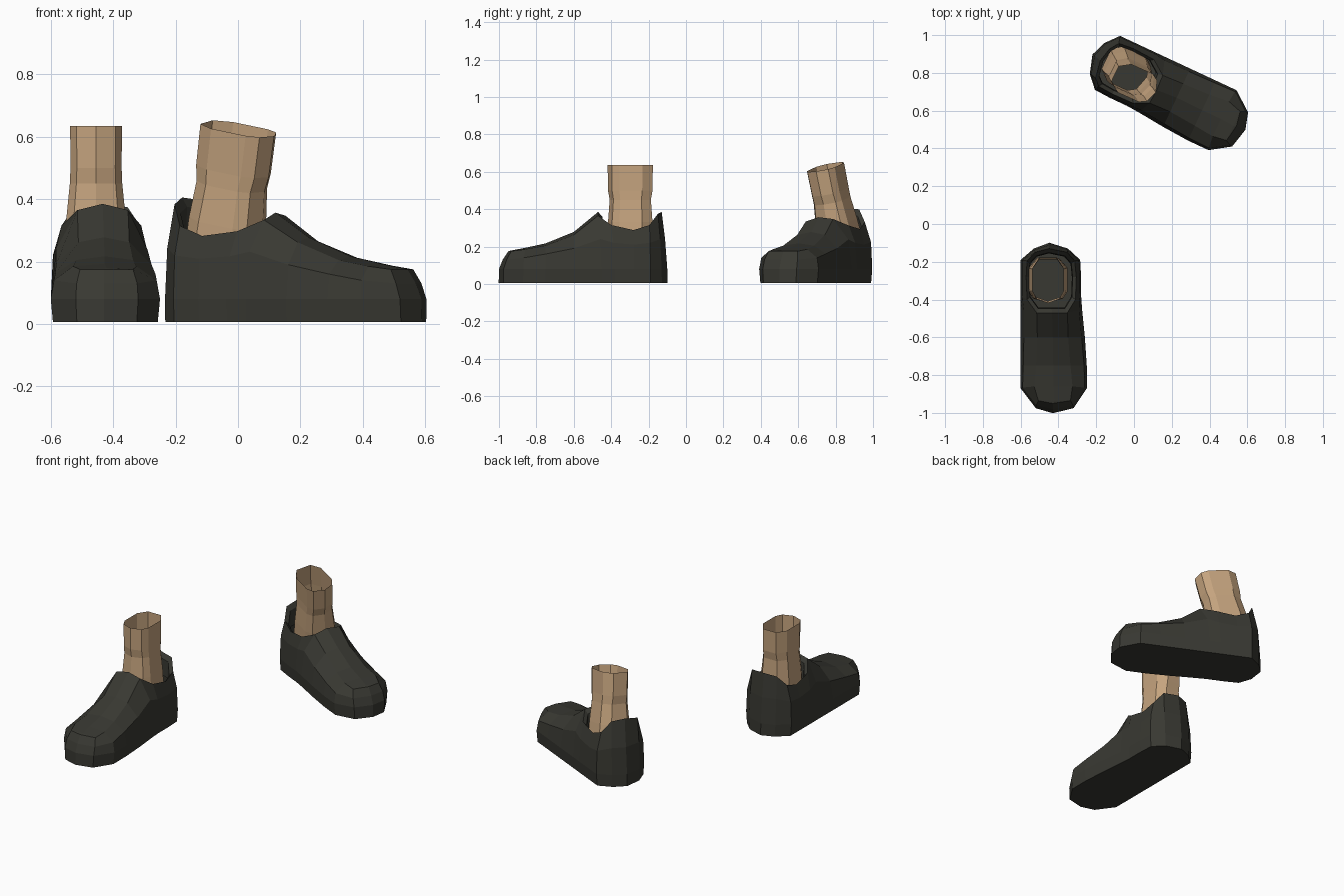
import bpy, bmesh, math
from mathutils import Vector, Matrix

if "Cube" in bpy.data.objects:
    bpy.data.objects.remove(bpy.data.objects["Cube"])


def material(name, rgb):
    m = bpy.data.materials.new(name)
    m.diffuse_color = (*rgb, 1)
    m.use_nodes = True
    m.node_tree.nodes["Principled BSDF"].inputs["Base Color"].default_value = m.diffuse_color
    return m


DARK = material("dark olive leather", (0.040, 0.040, 0.032))
SKIN = material("tan skin", (0.56, 0.37, 0.21))

CX = -0.43                       # centre line of the shoe
ANKLE = Vector((-0.455, -0.295, 0))

# Stations toe to heel:
# y, rim y, left x, right x, shoulder width, shoulder z, rim width, rim z
STATIONS = [
    (-1.00, -0.950, -0.43, -0.43, 1.00, 0.13, 1.00, 0.175),
    (-0.975, -0.935, -0.52, -0.32, 0.97, 0.13, 0.85, 0.175),
    (-0.87, -0.86, -0.60, -0.25, 0.94, 0.14, 0.58, 0.185),
    (-0.75, -0.75, -0.60, -0.25, 0.92, 0.16, 0.52, 0.205),
    (-0.60, -0.60, -0.60, -0.26, 0.90, 0.19, 0.48, 0.262),
    (-0.45, -0.47, -0.60, -0.275, 0.90, 0.24, 0.50, 0.365),
    (-0.38, -0.40, -0.60, -0.28, 0.95, 0.22, 0.80, 0.315),
    (-0.28, -0.28, -0.60, -0.28, 0.96, 0.21, 0.83, 0.288),
    (-0.19, -0.195, -0.60, -0.285, 0.96, 0.22, 0.80, 0.315),
    (-0.13, -0.150, -0.53, -0.35, 1.00, 0.24, 0.95, 0.375),
    (-0.10, -0.130, -0.45, -0.45, 1.00, 0.24, 1.00, 0.385),
]


def level_point(s, side, level):
    y, yr, xl, xr, a, zu, c, zr = s
    x = xl if side < 0 else xr
    w, f, z = [(0.96, -0.03, 0.006), (1.0, 0.0, 0.08),
               (a, 0.4, zu), (c, 1.0, zr)][level]
    return Vector((CX + (x - CX) * w, y + (yr - y) * f, z))


def shoe_mesh():
    bm = bmesh.new()
    n = len(STATIONS)
    rings = []
    for lv in range(4):
        pts = [level_point(s, -1, lv) for s in STATIONS]
        pts += [level_point(s, 1, lv) for s in STATIONS[-2:0:-1]]
        rings.append([bm.verts.new(p) for p in pts])
    size = len(rings[0])
    # outer walls
    for a, b in zip(rings, rings[1:]):
        for i in range(size):
            j = (i + 1) % size
            bm.faces.new((a[i], a[j], b[j], b[i]))
    # sole
    s = rings[0]
    bm.faces.new((s[0], s[1], s[-1]))
    bm.faces.new((s[n - 1], s[n - 2], s[n]))
    for i in range(1, n - 2):
        bm.faces.new((s[i], s[i + 1], s[size - i - 1], s[size - i]))
    # instep and tongue
    r = rings[3]
    mid = [None]
    for i in range(1, 6):
        p = (r[i].co + r[size - i].co) / 2
        mid.append(bm.verts.new(p + Vector((0, 0, 0.004 * i))))
    bm.faces.new((r[0], r[1], mid[1]))
    bm.faces.new((r[0], mid[1], r[-1]))
    for i in range(1, 5):
        bm.faces.new((r[i], r[i + 1], mid[i + 1], mid[i]))
        bm.faces.new((mid[i], mid[i + 1], r[size - i - 1], r[size - i]))
    # collar lip folding in towards the ankle
    loop = r[5:size - 4] + [mid[5]]
    for scale, dz in ((0.87, -0.025), (0.97, -0.10)):
        new = []
        for v in loop:
            p = ANKLE + (v.co - ANKLE) * scale
            new.append(bm.verts.new((p.x, p.y, v.co.z + dz)))
        for i in range(len(loop)):
            j = (i + 1) % len(loop)
            bm.faces.new((loop[i], loop[j], new[j], new[i]))
        loop = new
    return bm


def ankle_mesh():
    bm = bmesh.new()
    outline = [(0, -1), (0.75, -0.82), (1, -0.5), (1, 0.5), (0.55, 0.95),
               (-0.55, 0.95), (-1, 0.5), (-1, -0.5), (-0.75, -0.82)]
    prev = None
    for z, rx, ry in ((0.22, 0.104, 0.122), (0.33, 0.096, 0.122),
                      (0.45, 0.084, 0.113), (0.50, 0.082, 0.122),
                      (0.635, 0.083, 0.124)):
        ring = [bm.verts.new((ANKLE.x + u * rx, ANKLE.y + v * ry, z))
                for u, v in outline]
        if prev:
            for i in range(len(ring)):
                j = (i + 1) % len(ring)
                bm.faces.new((prev[i], prev[j], ring[j], ring[i]))
        prev = ring
    return bm


def pose_stepping(bm, is_ankle):
    """Mirror into the other foot, turn it, place it and lean the ankle."""
    turn = Matrix.Rotation(math.radians(65), 3, 'Z')
    axis = Vector((0.83, 0.5, 0))
    pivot = Vector((0, 0, 0.25))
    for v in bm.verts:
        p = v.co - ANKLE
        near = p.y > -0.22
        p.x = -p.x
        p = turn @ p
        w = 1 if is_ankle else min(1, max(0, (p.z - 0.2) / 0.25)) * near
        p = pivot + Matrix.Rotation(math.radians(13) * w, 3, axis) @ (p - pivot)
        v.co = p + Vector((-0.04, 0.82, 0))


def finish(bm, name, mat):
    bmesh.ops.remove_doubles(bm, verts=bm.verts, dist=0.0005)
    bmesh.ops.recalc_face_normals(bm, faces=bm.faces)
    me = bpy.data.meshes.new(name)
    bm.to_mesh(me)
    bm.free()
    me.materials.append(mat)
    bpy.context.collection.objects.link(bpy.data.objects.new(name, me))


for side in ("right", "left"):
    for part, make, mat in (("shoe", shoe_mesh, DARK), ("ankle", ankle_mesh, SKIN)):
        bm = make()
        if side == "left":
            pose_stepping(bm, part == "ankle")
        finish(bm, f"{side}_{part}", mat)
